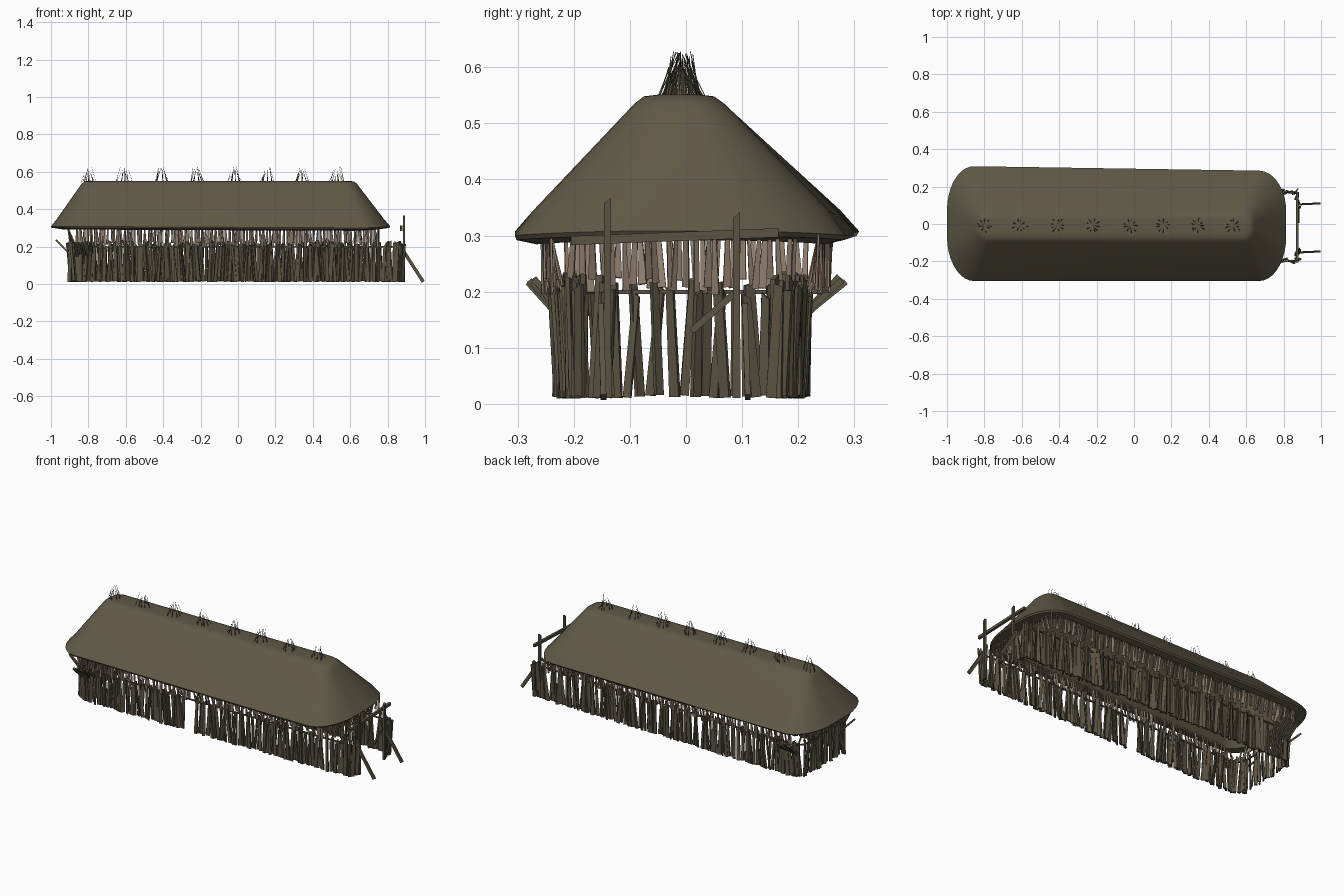
import bpy, bmesh, math, random
from mathutils import Vector

random.seed(7)
R = random.uniform
if "Cube" in bpy.data.objects:
    bpy.data.objects.remove(bpy.data.objects["Cube"])


def make_material(name, rgb):
    m = bpy.data.materials.new(name)
    m.use_nodes = True
    m.diffuse_color = (*rgb, 1)
    m.node_tree.nodes["Principled BSDF"].inputs["Base Color"].default_value = (*rgb, 1)
    return m


THATCH = make_material("dry thatch", (0.117, 0.099, 0.061))
WOOD = make_material("weathered wood", (0.104, 0.088, 0.056))
STRAW = make_material("pale straw", (0.265, 0.2, 0.147))


def finish(name, bm, mat, smooth=False):
    bmesh.ops.recalc_face_normals(bm, faces=bm.faces)
    me = bpy.data.meshes.new(name)
    bm.to_mesh(me)
    bm.free()
    me.materials.append(mat)
    ob = bpy.data.objects.new(name, me)
    bpy.context.collection.objects.link(ob)
    if smooth:
        bpy.ops.object.select_all(action="DESELECT")
        ob.select_set(True)
        bpy.context.view_layer.objects.active = ob
        bpy.ops.object.shade_smooth_by_angle(angle=math.radians(35))


def plank(bm, a, b, side, w0, w1, thick, slant=0.0):
    """Tapered board from a to b, its width along side, with a slanted tip."""
    a, b = Vector(a), Vector(b)
    axis = (b - a).normalized()
    side = Vector(side)
    side = (side - axis * side.dot(axis)).normalized()
    n = axis.cross(side) * thick / 2
    rings = []
    for p, w, cut in ((a, w0, 0), (b, w1, slant)):
        rings.append([bm.verts.new(p + side * w / 2 * s + n * t + axis * cut * s)
                      for s, t in ((-1, -1), (1, -1), (1, 1), (-1, 1))])
    lo, hi = rings
    bm.faces.new(lo)
    bm.faces.new(hi)
    for i in range(4):
        j = (i + 1) % 4
        bm.faces.new((lo[i], lo[j], hi[j], hi[i]))


# Roof: a hollow shell lofted through rounded outlines
def outline(bm, x0, x1, front, back, rx, ry, z, taper=0.0, sag=0.0):
    verts = []
    for cx, cy, start in ((x1 - rx, back - ry, 0), (x0 + rx, back - ry, 90),
                          (x0 + rx, front + ry, 180), (x1 - rx, front + ry, 270)):
        for k in range(10):
            a = math.radians(start + 10 * k)
            x, y = cx + rx * math.cos(a), cy + ry * math.sin(a)
            if y > 0:
                y *= 1 - taper * (x - x0) / (x1 - x0)
            mid = 1 - abs(2 * (x - x0) / (x1 - x0) - 1) ** 8
            verts.append(bm.verts.new((x, y, z - sag * mid * (x - x0) / (x1 - x0))))
    return verts


bm = bmesh.new()
loops = [
    outline(bm, -0.79, 0.59, -0.05, 0.025, 0.03, 0.03, 0.551),
    outline(bm, -0.82, 0.62, -0.075, 0.05, 0.05, 0.05, 0.548),
    outline(bm, -0.837, 0.637, -0.092, 0.068, 0.06, 0.06, 0.535),
    outline(bm, -0.848, 0.648, -0.107, 0.085, 0.066, 0.07, 0.519),
    outline(bm, -0.97, 0.782, -0.272, 0.277, 0.13, 0.22, 0.345, 0.09),
    outline(bm, -1.0, 0.814, -0.305, 0.311, 0.145, 0.24, 0.308, 0.09, 0.012),
    outline(bm, -0.995, 0.809, -0.302, 0.306, 0.145, 0.24, 0.3, 0.09, 0.012),
    outline(bm, -0.93, 0.745, -0.265, 0.27, 0.13, 0.2, 0.291, 0.09, 0.01),
    outline(bm, -0.83, 0.63, -0.08, 0.06, 0.05, 0.05, 0.53),
]
for lo, hi in zip(loops, loops[1:]):
    for i in range(len(lo)):
        j = (i + 1) % len(lo)
        bm.faces.new((lo[i], lo[j], hi[j], hi[i]))
bm.faces.new(loops[0])
bm.faces.new(loops[-1])
finish("thatched_roof", bm, THATCH, True)


# Palisade walls: rows of leaning boards
def wall(name, p, q, spacing, gap=None):
    bm = bmesh.new()
    p, q = Vector((*p, 0)), Vector((*q, 0))
    run = (q - p).normalized()
    out = Vector((run.y, -run.x, 0))
    count = int((q - p).length / spacing)
    for i in range(count + 1):
        base = p.lerp(q, i / count) + run * R(-0.005, 0.005) + out * R(-0.014, 0.008)
        if gap and gap[0] < base.x < gap[1]:
            continue
        base.z = R(0.01, 0.016)
        top = base + run * R(-0.02, 0.02) + out * R(-0.008, 0.014)
        top.z = R(0.19, 0.23)
        w = R(0.014, 0.022)
        plank(bm, base, top, run + out * R(-0.9, 0.9), w, w * R(0.6, 1), R(0.006, 0.01),
              R(-0.008, 0.008))
    finish(name, bm, WOOD)


FL, FR, BR, BL = (-0.855, -0.224), (0.873, -0.2), (0.873, 0.17), (-0.855, 0.21)
EF, EB = (-0.893, -0.18), (-0.893, 0.17)
wall("front_wall", FL, FR, 0.0135, (-0.205, -0.13))
wall("back_wall", BR, BL, 0.0135)
wall("left_entry_wall", (0.878, 0.125), BR, 0.014)
wall("right_entry_wall", FR, (0.878, -0.14), 0.014)
wall("front_corner_wall", EF, FL, 0.014)
wall("back_corner_wall", BL, EB, 0.014)
wall("right_end_wall", EB, EF, 0.019)

# Horizontal rails tying the boards together
bm = bmesh.new()
for p, q in ((FL, FR), (BL, BR), (EF, EB), (EF, FL), (EB, BL)):
    plank(bm, (*p, 0.199), (*q, 0.199), (0, 0, 1), 0.007, 0.007, 0.007)
finish("wall_rails", bm, WOOD)

# Straw fringe hanging under the eaves
bm = bmesh.new()
fringe_runs = (((-0.86, -0.258), (0.75, -0.24)), ((-0.86, 0.262), (0.75, 0.236)),
               ((-0.91, -0.21), (-0.91, 0.21)), ((0.755, -0.2), (0.755, 0.2)))
for p, q in fringe_runs:
    p, q = Vector((*p, 0)), Vector((*q, 0))
    run = (q - p).normalized()
    n = int((q - p).length / 0.018)
    for i in range(n + 1):
        top = p.lerp(q, i / n) + run * R(-0.005, 0.005)
        low = top.copy()
        if abs(run.x) > 0.5:
            low.y *= R(0.91, 1.0)
        else:
            low.x *= R(0.96, 0.99)
        low += run * R(-0.008, 0.008)
        top.z, low.z = 0.303, R(0.195, 0.225)
        plank(bm, low, top, run + Vector((run.y, -run.x, 0)) * R(-0.5, 0.5),
              R(0.01, 0.016), R(0.004, 0.01), 0.004)
finish("eaves_fringe", bm, STRAW)

# Ridge tufts: rings of thin sticks leaning together
bm = bmesh.new()
for x in (-0.8, -0.61, -0.41, -0.22, -0.02, 0.155, 0.34, 0.53):
    for k in range(9):
        a = math.tau * k / 9 + R(-0.2, 0.2)
        r, t = R(0.03, 0.046), R(0.0, 0.024)
        c, s = math.cos(a), math.sin(a)
        plank(bm, (x + r * c, r * s - 0.008, 0.543), (x + t * c, t * s - 0.008, R(0.585, 0.628)),
              (-s, c, 0), 0.005, 0.0005, 0.0012)
finish("ridge_tufts", bm, WOOD)

# Entrance frame: two tall posts, a cross beam and slanted braces
bm = bmesh.new()
for y, h in ((-0.14, 0.362), (0.09, 0.337)):
    plank(bm, (0.888, y, 0.01), (0.888, y, h), (0, 1, 0), 0.014, 0.012, 0.012, 0.005)
finish("entrance_posts", bm, WOOD)

bm = bmesh.new()
plank(bm, (0.873, -0.205, 0.291), (0.873, 0.165, 0.305), (0, 0, 1), 0.016, 0.016, 0.014)
finish("entrance_beam", bm, WOOD)

bm = bmesh.new()
for y in (-0.147, 0.11):
    plank(bm, (0.99, y, 0.012), (0.885, y - 0.005, 0.175), (0, 1, 0), 0.01, 0.01, 0.018)
plank(bm, (0.88, 0.01, 0.13), (0.88, 0.09, 0.2), (0, 1, 0), 0.012, 0.012, 0.008)
finish("entrance_braces", bm, WOOD)

# Boards flaring outward beneath the far eaves
bm = bmesh.new()
for s, edge in ((-1, 0.222), (1, 0.205)):
    for k in range(5):
        x = -0.86 + 0.02 * k
        plank(bm, (x, s * (edge - 0.005 * k), 0.15 + R(-0.015, 0.01)),
              (x - 0.01, s * R(0.268, 0.288), 0.225 + R(-0.012, 0.006)),
              (1, 0, 0), 0.015, 0.014, 0.011)
    plank(bm, (-0.9, s * 0.17, 0.16), (-0.973, s * 0.175, 0.235), (0, 1, 0), 0.016, 0.014, 0.009)
finish("flared_boards", bm, WOOD)
